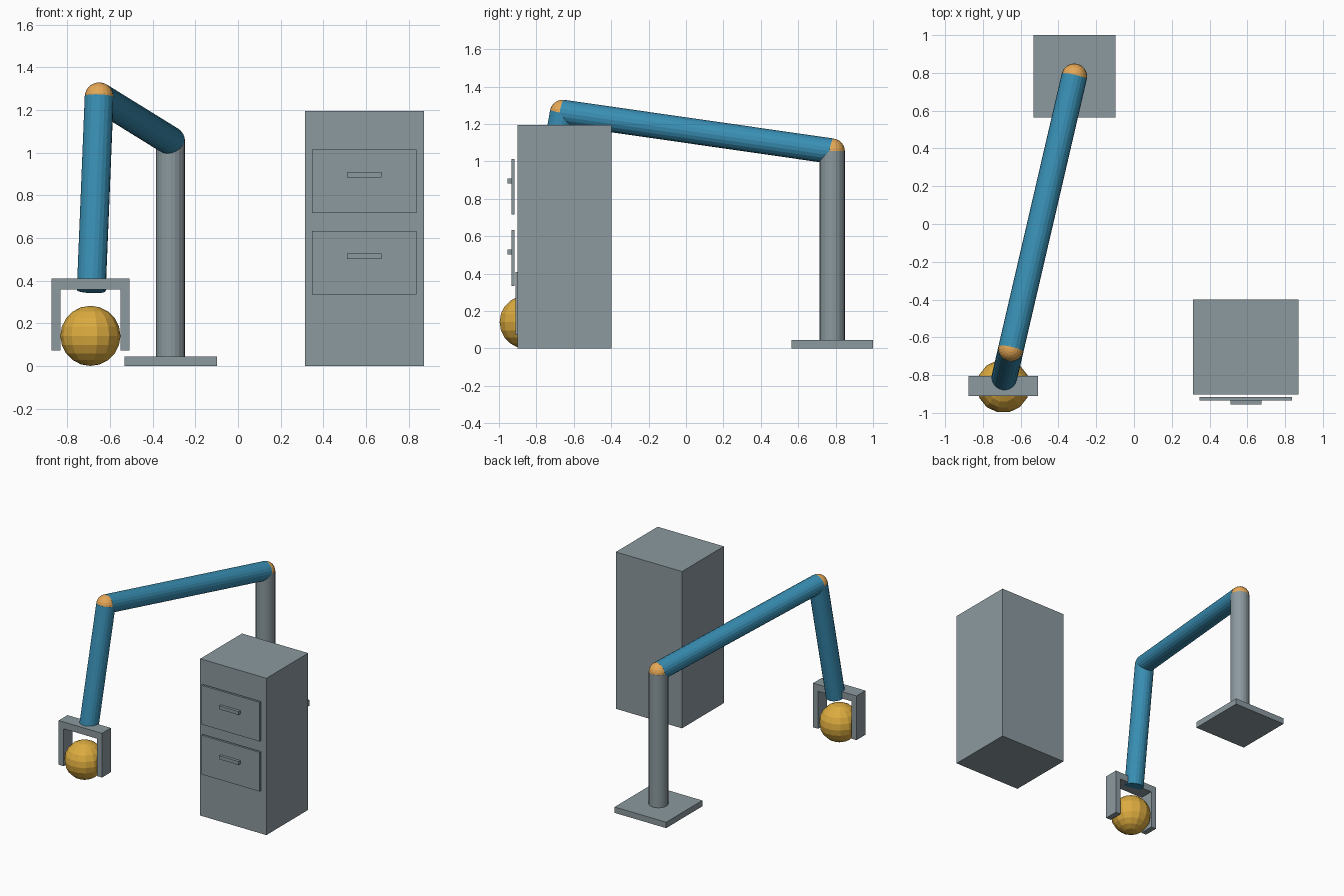
import bpy
import bmesh
import math
from mathutils import Vector, Matrix

if "Cube" in bpy.data.objects:
    bpy.data.objects.remove(bpy.data.objects["Cube"])


def material(name, rgb):
    m = bpy.data.materials.new(name)
    m.diffuse_color = (*rgb, 1.0)
    m.use_nodes = True
    m.node_tree.nodes["Principled BSDF"].inputs["Base Color"].default_value = m.diffuse_color
    return m


GREY = material("steel_grey", (0.26, 0.32, 0.345))
BLUE = material("arm_blue", (0.04, 0.27, 0.45))
ORANGE = material("joint_orange", (0.78, 0.39, 0.095))
GOLD = material("ball_gold", (0.72, 0.41, 0.05))


def finish(name, bm, mat):
    mesh = bpy.data.meshes.new(name)
    bm.to_mesh(mesh)
    bm.free()
    mesh.materials.append(mat)
    obj = bpy.data.objects.new(name, mesh)
    bpy.context.collection.objects.link(obj)
    return obj


def box(name, x, y, z, mat=GREY):
    """Box from (min, max) ranges on each axis."""
    bm = bmesh.new()
    size = [r[1] - r[0] for r in (x, y, z)]
    mid = [(r[0] + r[1]) / 2 for r in (x, y, z)]
    bmesh.ops.create_cube(bm, size=1, matrix=Matrix.Translation(mid) @ Matrix.Diagonal((*size, 1)))
    return finish(name, bm, mat)


def tube(name, a, b, radius, mat, sides=20):
    """Capped cylinder between two points."""
    a, b = Vector(a), Vector(b)
    turn = (b - a).to_track_quat('Z', 'Y').to_matrix().to_4x4()
    bm = bmesh.new()
    bmesh.ops.create_cone(bm, cap_ends=True, segments=sides, radius1=radius, radius2=radius,
                          depth=(b - a).length, matrix=Matrix.Translation((a + b) / 2) @ turn)
    return finish(name, bm, mat)


def ball(name, centre, radius, mat, sides, rings):
    bm = bmesh.new()
    bmesh.ops.create_uvsphere(bm, u_segments=sides, v_segments=rings, radius=radius,
                              matrix=Matrix.Translation(centre) @ Matrix.Rotation(math.pi / 2, 4, 'Z'))
    return finish(name, bm, mat)


# Arm stand, links and joints
R = 0.068
shoulder = (-0.316, 0.782, 1.055)
elbow = (-0.651, -0.660, 1.262)
wrist = (-0.688, -0.820, 0.353)
box("base_plate", (-0.533, -0.098), (0.565, 1.0), (0, 0.045))
tube("post", (-0.316, 0.782, 0.045), shoulder, R, GREY)
tube("upper_arm", shoulder, elbow, R, BLUE)
tube("forearm", elbow, wrist, R, BLUE)
ball("shoulder_joint", shoulder, R - 0.0005, ORANGE, 20, 12)
ball("elbow_joint", elbow, R - 0.0005, ORANGE, 20, 12)

# Gripper
gx, gy = -0.692, (-0.911, -0.804)
box("gripper_bar", (gx - 0.183, gx + 0.183), gy, (0.358, 0.41))
for side, label in ((-1, "left"), (1, "right")):
    xs = sorted((gx + side * 0.183, gx + side * 0.141))
    box(label + "_finger", xs, gy, (0.073, 0.358))

# Held ball
ball("held_ball", (gx, -0.859, 0.141), 0.141, GOLD, 14, 10)

# Cabinet with two drawers
box("cabinet", (0.313, 0.871), (-0.902, -0.399), (0, 1.195))
for label, z in (("upper", 0.716), ("lower", 0.335)):
    box(label + "_drawer", (0.346, 0.837), (-0.934, -0.917), (z, z + 0.298))
    box(label + "_handle", (0.510, 0.674), (-0.955, -0.934), (z + 0.167, z + 0.193))
